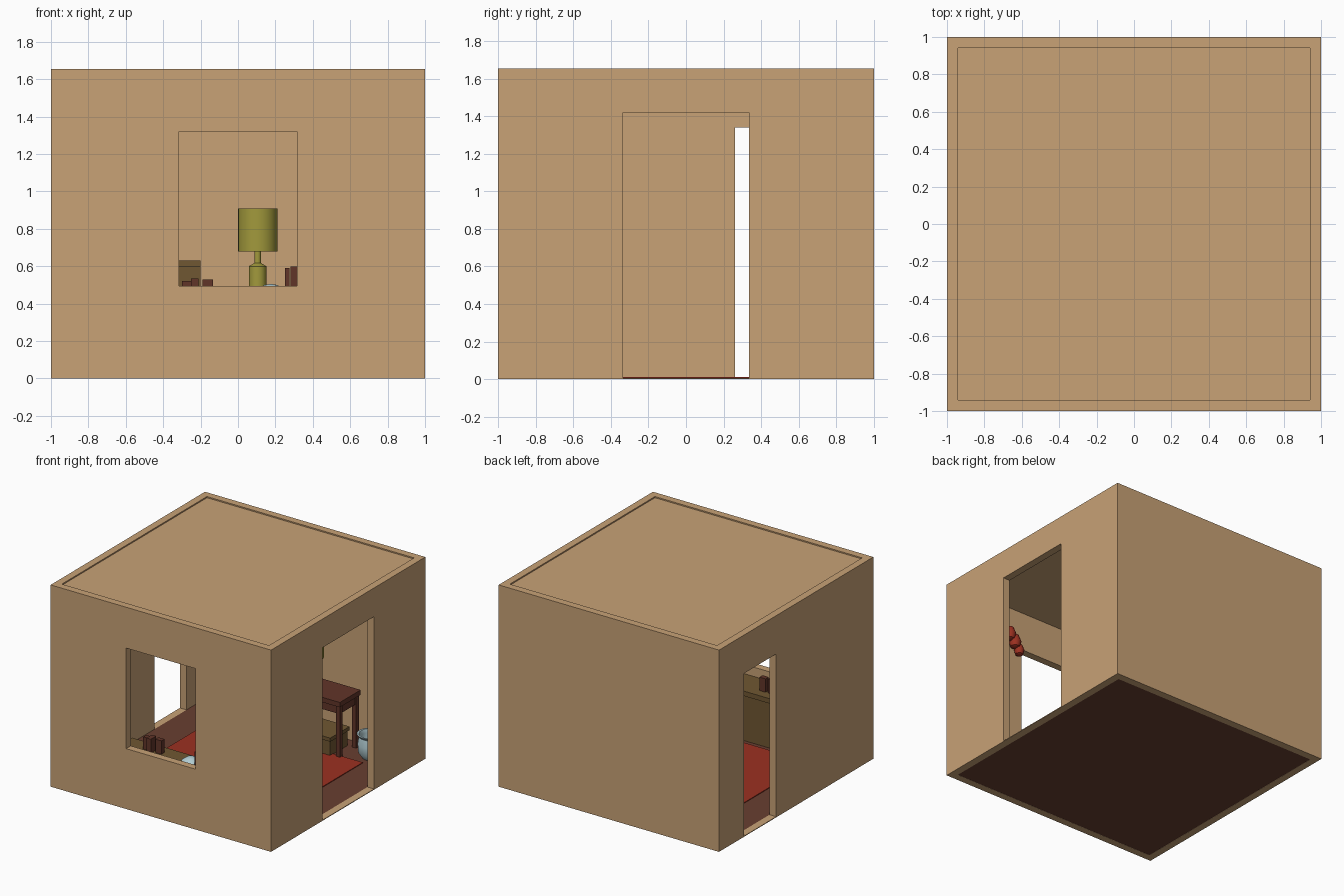
import bpy, bmesh, math
from mathutils import Vector

if "Cube" in bpy.data.objects:
    bpy.data.objects.remove(bpy.data.objects["Cube"])


def mat(name, r, g, b):
    m = bpy.data.materials.new(name)
    m.diffuse_color = (r, g, b, 1)
    m.use_nodes = True
    m.node_tree.nodes["Principled BSDF"].inputs["Base Color"].default_value = m.diffuse_color
    return m


TAN = mat("plaster", 0.58, 0.36, 0.18)
FLOOR = mat("floor_wood", 0.14, 0.05, 0.03)
RED = mat("red_cloth", 0.33, 0.03, 0.015)
DARK = mat("dark_wood", 0.12, 0.035, 0.022)
OLIVE = mat("olive_wood", 0.16, 0.095, 0.032)
LIME = mat("lamp_green", 0.36, 0.32, 0.045)
BLUE = mat("pale_enamel", 0.45, 0.62, 0.66)


def finish(name, bm, m):
    bmesh.ops.recalc_face_normals(bm, faces=bm.faces)
    me = bpy.data.meshes.new(name)
    bm.to_mesh(me)
    bm.free()
    ob = bpy.data.objects.new(name, me)
    bpy.context.collection.objects.link(ob)
    if m:
        me.materials.append(m)
    return ob


def add_box(bm, x, y, z):
    r = bmesh.ops.create_cube(bm, size=1)
    for v in r["verts"]:
        v.co = Vector([a[0] if c < 0 else a[1] for c, a in zip(v.co, (x, y, z))])


def boxes(name, m, *dims):
    bm = bmesh.new()
    for d in dims:
        add_box(bm, *d)
    return finish(name, bm, m)


def lathe(name, m, cx, cy, profile, n=24):
    bm = bmesh.new()
    vs = [bm.verts.new((cx + r, cy, z)) for r, z in profile]
    es = [bm.edges.new(p) for p in zip(vs, vs[1:])]
    bmesh.ops.spin(bm, geom=vs + es, cent=(cx, cy, 0), axis=(0, 0, 1),
                   angle=math.tau, steps=n)
    bmesh.ops.remove_doubles(bm, verts=bm.verts, dist=1e-4)
    ob = finish(name, bm, m)
    bpy.ops.object.select_all(action="DESELECT")
    ob.select_set(True)
    bpy.context.view_layer.objects.active = ob
    bpy.ops.object.shade_smooth_by_angle(angle=math.radians(35))
    return ob


# walls: outer block minus the room and the three openings
H, T = 1.655, 0.06
I = 1 - T
walls = boxes("walls", TAN, ((-1, 1), (-1, 1), (0, H)))
cutters = [
    boxes("room_cutter", None, ((-I, I), (-I, I), (-0.5, 2.5))),
    boxes("window_cutter", None, ((-0.315, 0.315), (-1.2, -0.8), (0.495, 1.32))),
    boxes("right_door_cutter", None, ((0.8, 1.2), (-0.335, 0.335), (0.006, 1.42))),
    boxes("left_door_cutter", None, ((-1.2, -0.8), (0.26, 0.675), (0.006, 1.34))),
]
for c in cutters:
    b = walls.modifiers.new(c.name, "BOOLEAN")
    b.operation, b.solver, b.object = "DIFFERENCE", "EXACT", c
dg = bpy.context.evaluated_depsgraph_get()
cut_mesh = bpy.data.meshes.new_from_object(walls.evaluated_get(dg))
walls.modifiers.clear()
walls.data = cut_mesh
for c in cutters:
    bpy.data.objects.remove(c)

# floor, ceiling and rug
boxes("floor", FLOOR, ((-I, I), (-I, I), (0.001, 0.006)))
boxes("ceiling", TAN, ((-I, I), (-I, I), (1.638, 1.645)))
boxes("rug", RED, ((-0.67, 0.67), (-0.66, 0.66), (0.006, 0.012)))

# table at the back wall, with apron and four legs
legs = [((x, x + 0.035), (y, y + 0.035), (0.006, 0.43))
        for x in (-0.16, 0.445) for y in (0.635, 0.845)]
boxes("table", DARK, ((-0.18, 0.49), (0.62, 0.89), (0.43, 0.47)),
      ((-0.15, 0.47), (0.645, 0.87), (0.36, 0.43)), *legs)

# low chest under the table
boxes("low_chest", OLIVE, ((-0.1, 0.4), (0.62, 0.85), (0.006, 0.13)),
      ((-0.11, 0.41), (0.61, 0.86), (0.13, 0.16)))

# cabinet beside the table
boxes("back_cabinet", OLIVE, ((-0.62, -0.2), (0.69, 0.93), (0.006, 0.6)),
      ((-0.63, -0.2), (0.68, 0.935), (0.6, 0.63)))

# cabinet below the window
boxes("window_cabinet", OLIVE, ((-0.46, 0.46), (-0.935, -0.7), (0.006, 0.38)),
      ((-0.48, 0.48), (-0.938, -0.685), (0.38, 0.42)))

# wooden trinkets on the window cabinet
boxes("left_trinkets", DARK, ((-0.30, -0.25), (-0.8, -0.76), (0.42, 0.52)),
      ((-0.25, -0.21), (-0.83, -0.76), (0.42, 0.535)),
      ((-0.19, -0.135), (-0.8, -0.76), (0.42, 0.53)))
boxes("right_books", DARK, ((0.25, 0.275), (-0.92, -0.8), (0.42, 0.59)),
      ((0.28, 0.34), (-0.92, -0.8), (0.42, 0.6)))

# lidded dish on the window cabinet
lathe("lidded_dish", BLUE, 0.175, -0.86,
      [(0, 0.42), (0.05, 0.42), (0.075, 0.46), (0.07, 0.475), (0.035, 0.5), (0, 0.506)])

# table lamp
lathe("lamp_base", LIME, 0.105, 0.78,
      [(0, 0.47), (0.047, 0.47), (0.047, 0.6), (0.018, 0.617), (0.018, 0.7), (0, 0.7)])
lathe("lamp_shade", LIME, 0.105, 0.78,
      [(0.1, 0.685), (0.105, 0.68), (0.105, 0.91), (0.1, 0.905), (0.1, 0.685)])

# enamel bucket in the corner
lathe("bucket", BLUE, 0.66, 0.78,
      [(0, 0.006), (0.065, 0.006), (0.095, 0.05), (0.1, 0.12), (0.09, 0.18), (0.105, 0.2),
       (0.09, 0.2), (0.08, 0.17), (0.09, 0.1), (0.06, 0.03), (0, 0.02)])

# red bunched cloth on the wall beside the window
for k, (x, z, r) in enumerate([(0.38, 1.27, 0.05), (0.42, 1.33, 0.06), (0.47, 1.38, 0.06)]):
    lathe("cloth_fold_%d" % k, RED, x, -0.89,
          [(0, z - r * 1.1), (r * 0.6, z - r * 0.8), (r * 0.8, z), (r * 0.5, z + r * 0.8), (0, z + r)], 10)
